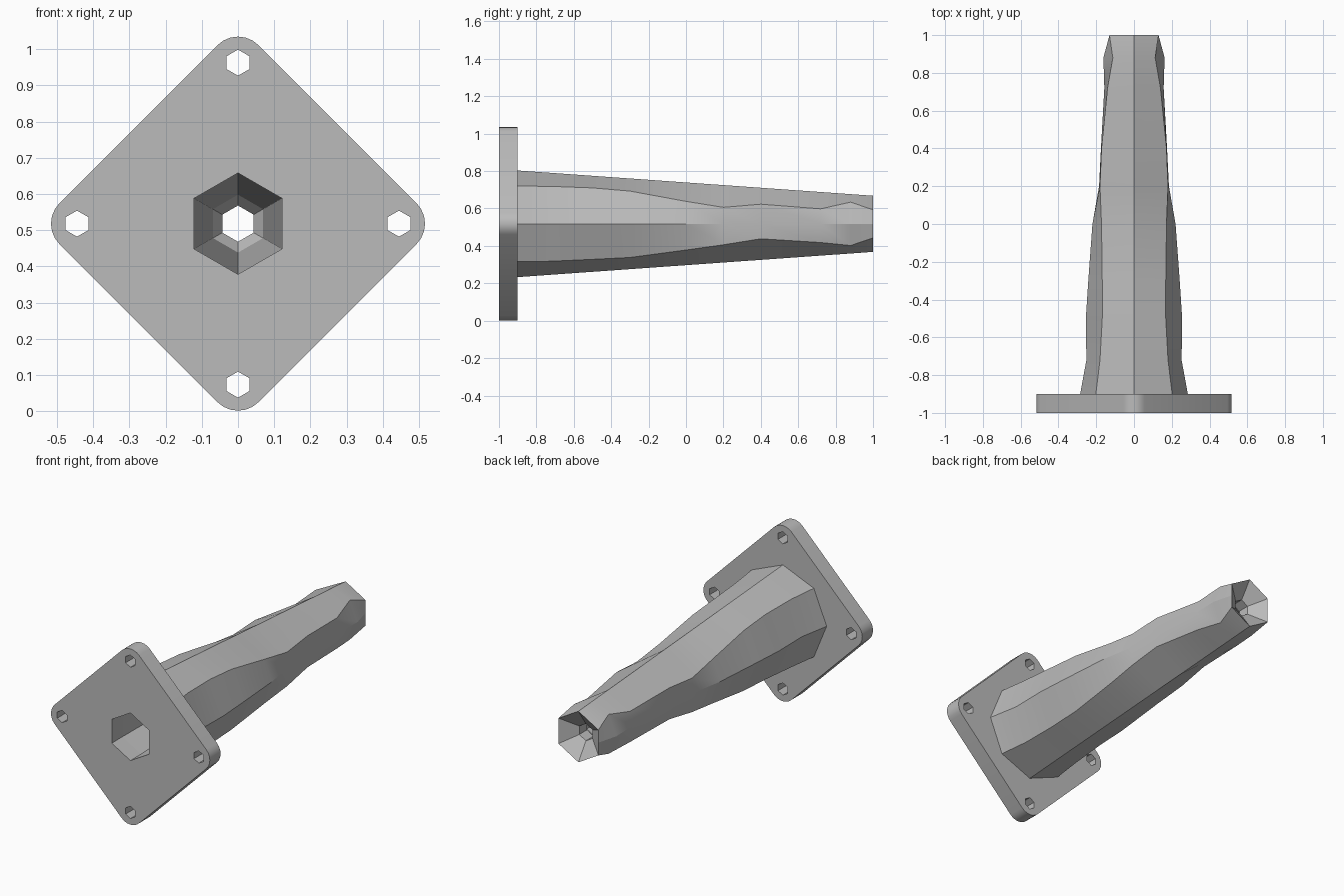
import bpy, bmesh
from math import sin, cos, radians, pi

cube = bpy.data.objects.get("Cube")
if cube:
    bpy.data.objects.remove(cube)

CENTRE_Z = 0.518

grey = bpy.data.materials.new("plain_grey")
grey.use_nodes = True
grey.diffuse_color = (0.5, 0.5, 0.5, 1)
grey.node_tree.nodes["Principled BSDF"].inputs["Base Color"].default_value = (0.5, 0.5, 0.5, 1)


def finish(obj):
    bpy.ops.object.select_all(action='DESELECT')
    obj.select_set(True)
    bpy.context.view_layer.objects.active = obj
    if obj.type == 'CURVE':
        bpy.ops.object.convert(target='MESH')
        obj = bpy.context.view_layer.objects.active
    if not obj.data.materials:
        obj.data.materials.append(grey)
    bpy.ops.object.shade_smooth_by_angle(angle=radians(25))


def hexagon(cx, cy, r):
    return [(cx + r * sin(i * pi / 3), cy + r * cos(i * pi / 3)) for i in range(6)]


# Mounting flange: diamond with rounded corners, bolt holes and bore
curve = bpy.data.curves.new("mounting_flange", 'CURVE')
curve.dimensions = '2D'
curve.fill_mode = 'BOTH'
curve.extrude = 0.05
curve.materials.append(grey)


def outline(points):
    spline = curve.splines.new('POLY')
    spline.points.add(len(points) - 1)
    for p, (x, y) in zip(spline.points, points):
        p.co = (x, y, 0, 1)
    spline.use_cyclic_u = True


corner_r, corner_d, bolt_d = 0.08, 0.437, 0.445
rounded = []
for k in range(4):
    a = k * pi / 2
    for s in range(-3, 4):
        b = a + s * pi / 12
        rounded.append((corner_d * cos(a) + corner_r * cos(b),
                        corner_d * sin(a) + corner_r * sin(b)))
    outline(hexagon(bolt_d * cos(a), bolt_d * sin(a), 0.036))
outline(rounded)
outline(hexagon(0, 0, 0.14))

flange = bpy.data.objects.new("mounting_flange", curve)
bpy.context.collection.objects.link(flange)
flange.location = (0, -0.95, CENTRE_Z)
flange.rotation_euler = (pi / 2, 0, 0)
finish(flange)


# Hollow barrel: sections are y, side half-width, shoulder half-width,
# upper and lower shoulder heights
sections = [
    (-0.9, 0.285, 0.202, 0.202, 0.202),
    (-0.72, 0.252, 0.18, 0.2, 0.2),
    (-0.5, 0.255, 0.168, 0.192, 0.19),
    (-0.3, 0.242, 0.168, 0.175, 0.18),
    (0.0, 0.22, 0.172, 0.12, 0.14),
    (0.2, 0.185, 0.18, 0.088, 0.112),
    (0.4, 0.175, 0.172, 0.105, 0.08),
    (0.72, 0.157, 0.14, 0.08, 0.1),
    (0.88, 0.162, 0.112, 0.116, 0.116),
]


def ring(y, top, side, shoulder, up, down):
    return [(x, y, CENTRE_Z + z) for x, z in (
        (0, top), (shoulder, up), (side, 0), (shoulder, -down),
        (0, -top), (-shoulder, -down), (-side, 0), (-shoulder, up))]


def hex_ring(y, r):
    w = r * cos(pi / 6)
    return ring(y, r, w, w, r / 2, r / 2)


rings = [ring(y, 0.285 - 0.071 * (y + 0.9), *rest) for y, *rest in sections]
# Rim, funnel, throat and tapered bore
rings += [hex_ring(y, r) for y, r in
          ((1, 0.15), (0.93, 0.05), (0.86, 0.05), (0.82, 0.08), (-0.9, 0.14))]

bm = bmesh.new()
loops = [[bm.verts.new(p) for p in pts] for pts in rings]
for a, b in zip(loops, loops[1:]):
    for i in range(8):
        j = (i + 1) % 8
        bm.faces.new((a[i], a[j], b[j], b[i]))
bmesh.ops.recalc_face_normals(bm, faces=bm.faces)
# Orient the skin outwards, judged by the first outer face
bm.faces.ensure_lookup_table()
if bm.faces[0].normal.x < 0:
    bmesh.ops.reverse_faces(bm, faces=bm.faces)
mesh = bpy.data.meshes.new("hollow_barrel")
bm.to_mesh(mesh)
bm.free()
barrel = bpy.data.objects.new("hollow_barrel", mesh)
bpy.context.collection.objects.link(barrel)
finish(barrel)
